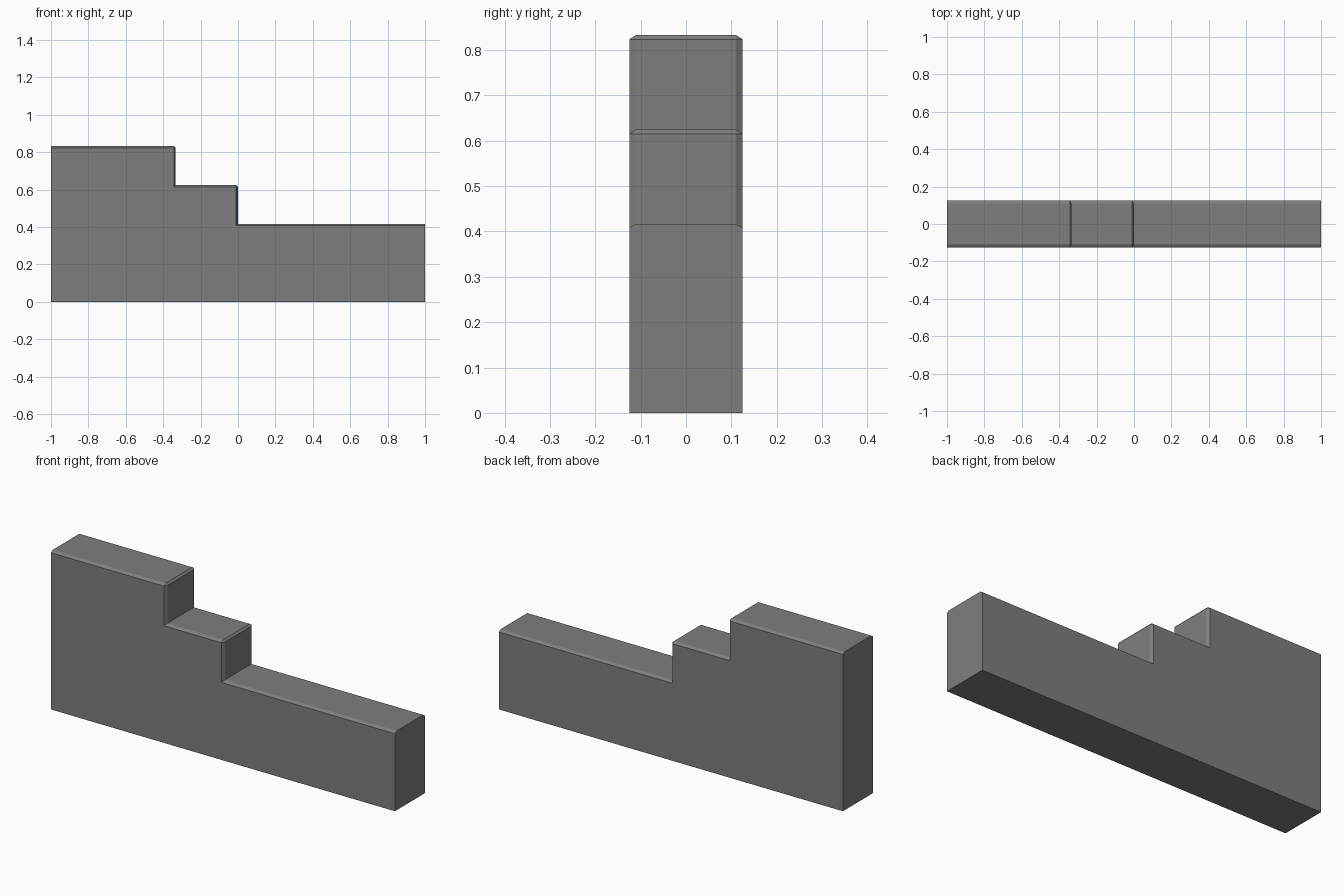
import bpy, bmesh

if "Cube" in bpy.data.objects:
    bpy.data.objects.remove(bpy.data.objects["Cube"])

W, FLAT = 0.125, 0.11      # half width, half width of the treads inside the chamfer
C = 0.0095                 # chamfer depth
TOPS = [0.8333, 0.625, 0.4167]
RISERS = [-0.3333, 0.0]

# Stepped profile: each outer (side wall) point with its matching inner (tread) points
pairs = [((-1, TOPS[0] - C), [(-1, TOPS[0])])]
for i, x in enumerate(RISERS):
    hi, lo = TOPS[i], TOPS[i + 1]
    pairs.append(((x - C, hi - C), [(x - C, hi), (x, hi - C)]))   # nosing
    pairs.append(((x - C, lo - C), [(x, lo)]))                    # inside corner
pairs.append(((1, TOPS[-1] - C), [(1, TOPS[-1])]))

bm = bmesh.new()


def build_side(s):
    """One side wall with its chamfer strip; returns base, outer and inner verts."""
    outer = [bm.verts.new((x, s * W, z)) for (x, z), _ in pairs]
    inner = [[bm.verts.new((x, s * FLAT, z)) for x, z in pts] for _, pts in pairs]
    base = [bm.verts.new((x, s * W, 0)) for x in (-1, 1)]
    bm.faces.new([base[0]] + outer + [base[1]])
    for i, o in enumerate(outer):
        if len(inner[i]) == 2:
            bm.faces.new([o] + inner[i])
        if i + 1 < len(outer):
            bm.faces.new([o, inner[i][-1], inner[i + 1][0], outer[i + 1]])
    return base, outer, [v for group in inner for v in group]


(fb, fo, fi), (bb, bo, bi) = build_side(-1), build_side(1)

# Treads, risers and nosings across the width
for i in range(len(fi) - 1):
    bm.faces.new([fi[i], fi[i + 1], bi[i + 1], bi[i]])
# Ends and underside
for k in (0, -1):
    bm.faces.new([fb[k], fo[k], fi[k], bi[k], bo[k], bb[k]])
bm.faces.new([fb[0], fb[1], bb[1], bb[0]])
bmesh.ops.recalc_face_normals(bm, faces=bm.faces)

mesh = bpy.data.meshes.new("stepped_wall")
bm.to_mesh(mesh)
bm.free()

# Dark grey stone
stone = bpy.data.materials.new("dark_grey")
stone.diffuse_color = (0.21, 0.21, 0.21, 1)
stone.use_nodes = True
stone.node_tree.nodes["Principled BSDF"].inputs["Base Color"].default_value = stone.diffuse_color
mesh.materials.append(stone)
bpy.context.collection.objects.link(bpy.data.objects.new("stepped_wall", mesh))
